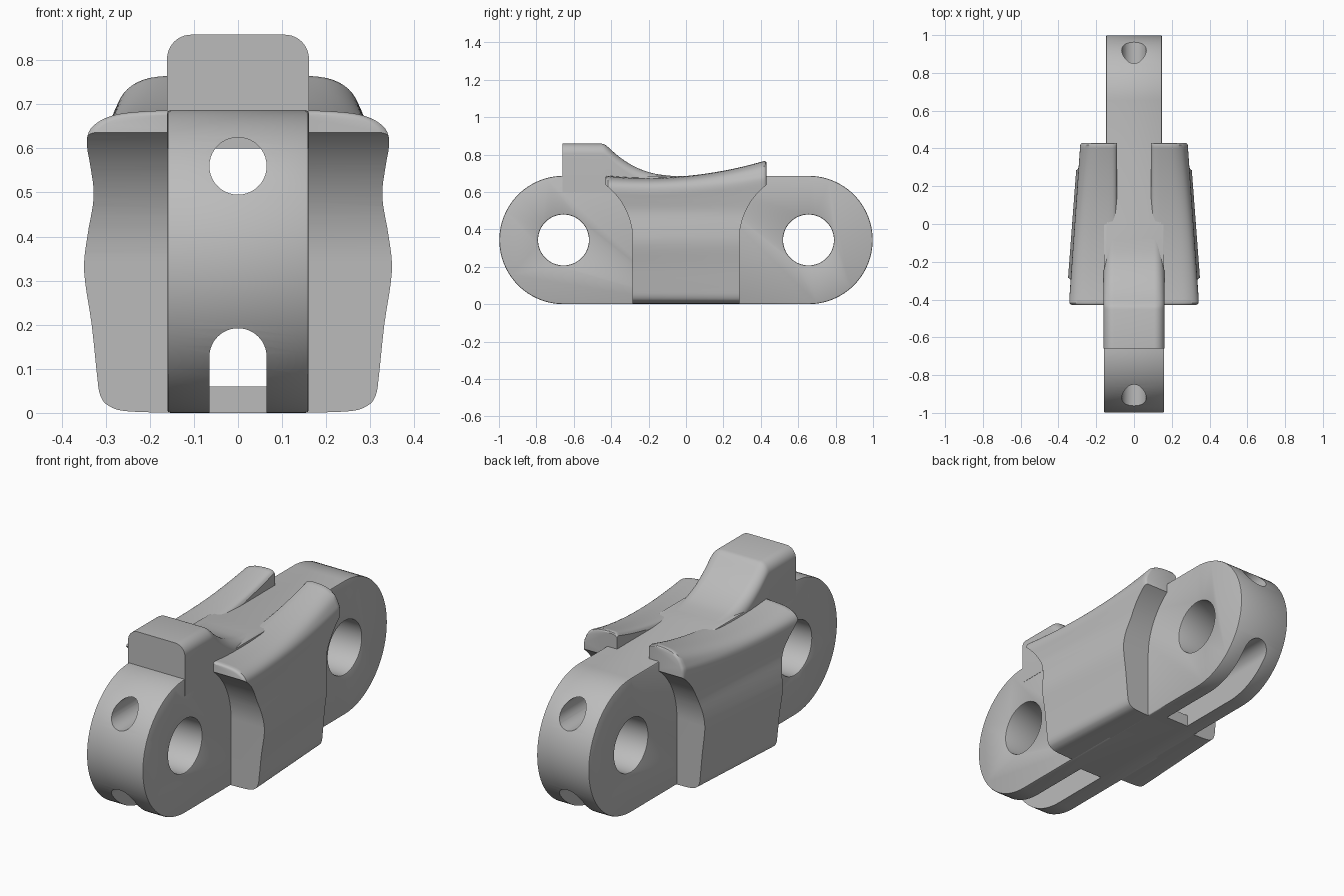
import bpy, bmesh
from math import sin, cos, pi, radians
from mathutils import Vector

if "Cube" in bpy.data.objects:
    bpy.data.objects.remove(bpy.data.objects["Cube"])

steel = bpy.data.materials.new("plain grey steel")
steel.use_nodes = True
GREY = (0.5, 0.5, 0.5, 1)
steel.diffuse_color = GREY
steel.node_tree.nodes["Principled BSDF"].inputs["Base Color"].default_value = GREY

PIN_Y, R = 0.655, 0.343      # pin centre distance, end radius (also pin height)
FRONT_W, BACK_W = 0.16, 0.148


def loft(name, rings):
    """Solid skinned through closed rings of 3D points."""
    bm = bmesh.new()
    rows = [[bm.verts.new(p) for p in ring] for ring in rings]
    n = len(rows[0])
    for a, b in zip(rows, rows[1:]):
        for i in range(n):
            j = (i + 1) % n
            bm.faces.new((a[i], a[j], b[j], b[i]))
    bm.faces.new(rows[0])
    bm.faces.new(rows[-1])
    bmesh.ops.recalc_face_normals(bm, faces=bm.faces)
    mesh = bpy.data.meshes.new(name)
    bm.to_mesh(mesh)
    bm.free()
    mesh.materials.append(steel)
    obj = bpy.data.objects.new(name, mesh)
    bpy.context.collection.objects.link(obj)
    return obj


def prism_x(name, profile, x0, x1):
    return loft(name, [[(x, y, z) for y, z in profile] for x in (x0, x1)])


def prism_y(name, profile, y0, y1):
    return loft(name, [[(x, y, z) for x, z in profile] for y in (y0, y1)])


def arc(cu, cv, r, start, end, n):
    angles = [radians(start + (end - start) * i / n) for i in range(n + 1)]
    return [(cu + r * cos(a), cv + r * sin(a)) for a in angles]


def rect(u0, u1, v0, v1):
    return [(u0, v0), (u1, v0), (u1, v1), (u0, v1)]


def select(obj):
    bpy.ops.object.select_all(action='DESELECT')
    obj.select_set(True)
    bpy.context.view_layer.objects.active = obj


def modify(obj, kind, **settings):
    select(obj)
    mod = obj.modifiers.new(kind.title(), kind)
    for key, value in settings.items():
        setattr(mod, key, value)
    bpy.ops.object.modifier_apply(modifier=mod.name)


def cut(obj, *cutters):
    for cutter in cutters:
        cutter.hide_render = True
        modify(obj, 'BOOLEAN', operation='DIFFERENCE', solver='EXACT', object=cutter)
        bpy.data.objects.remove(cutter)


def smooth(obj):
    select(obj)
    bpy.ops.object.shade_smooth_by_angle(angle=radians(35))


def spline(points, steps):
    """Smooth curve through the points."""
    p = [Vector(q) for q in points]
    p = [p[0]] + p + [p[-1]]
    out = []
    for a, b, c, d in zip(p, p[1:], p[2:], p[3:]):
        for i in range(steps):
            t = i / steps
            out.append(b + (c - a) * t / 2 + (a * 2 - b * 5 + c * 4 - d) * t**2 / 2
                       + (b * 3 - a - c * 3 + d) * t**3 / 2)
    return out + [p[-1]]


# Link body: stadium plate, slimmer at the back
stadium = arc(PIN_Y, R, R, -90, 90, 48) + arc(-PIN_Y, R, R, 90, 270, 48)
body = prism_x("link_body", stadium, -FRONT_W, FRONT_W)
for s in (-1, 1):
    cut(body, prism_x("slimming_cutter", rect(0, 2, -1, 2), s * BACK_W, s))
    circle = arc(s * PIN_Y, R, 0.136, 0, 360, 64)[:-1]
    cut(body, prism_x("pin_cutter", circle, -1, 1))
modify(body, 'BEVEL', width=0.006, segments=2, limit_method='ANGLE', angle_limit=radians(45))

# Lengthwise bore, arched channel and open slots underneath each end
HALF = 0.065
cut(body, prism_y("bore_cutter", arc(0, 0.56, HALF, 0, 360, 40)[:-1], -2, 2))
arch = [(-HALF, 0.06), (HALF, 0.06)] + arc(0, 0.127, HALF, 0, 180, 24)
cut(body, prism_y("channel_cutter", arch, -2, 2))
for s in (-1, 1):
    cut(body, prism_y("slot_cutter", rect(-HALF, HALF, -1, 0.1), s * 0.33, s * 2))
smooth(body)

# Drive tooth with rounded shoulders, sweeping down to the body top
ramp = [(-0.45, 0.858), (-0.425, 0.847), (-0.36, 0.79), (-0.28, 0.738),
        (-0.19, 0.703), (-0.1, 0.688), (0, 0.681)]
rings = []
for y, top in [(-0.66, 0.858)] + [tuple(p) for p in spline(ramp, 5)]:
    w, r, base = 0.161, 0.055, 0.6
    ring = [(-w, base), (w, base)]
    ring += arc(w - r, top - r, r, 0, 90, 10) + arc(r - w, top - r, r, 90, 180, 10)
    rings.append([(x, y, z) for x, z in ring])
tooth = loft("drive_tooth", rings)
smooth(tooth)

# Side wings: waisted section tapering and rising towards the back
front_section = spline([
    (.09, 0), (.25, .003), (.3, .015), (.322, .04), (.33, .09), (.342, .2), (.36, .32),
    (.352, .4), (.335, .49), (.34, .56), (.345, .61), (.335, .645), (.3, .67),
    (.24, .683), (.11, .687), (.09, .67)], 4)
back_section = spline([
    (.09, 0), (.21, .003), (.25, .015), (.266, .04), (.272, .09), (.282, .2), (.295, .32),
    (.29, .4), (.277, .49), (.28, .58), (.284, .66), (.275, .695), (.25, .735),
    (.2, .76), (.115, .765), (.09, .75)], 4)
END = 0.43
stations = [(-END, .01), (-END + .004, .004), (-END + .012, 0)]
stations += [(-0.4 + 0.05 * i, 0) for i in range(17)]
stations += [(END - .012, 0), (END - .004, .004), (END, .01)]
for side, label in ((1, "left"), (-1, "right")):
    rings = []
    for y, inset in stations:
        t = (y + END) / (2 * END)
        rise = ((y + 0.2) ** 2 * 0.235 - 0.012) / 0.078
        ring = []
        for a, b in zip(front_section, back_section):
            x = a.x + (b.x - a.x) * t
            z = a.y + (b.y - a.y) * rise
            # draw the end edges in slightly to round them
            x -= inset * (x - 0.09) / 0.2
            z -= inset * z / 0.687
            ring.append((side * x, y, z))
        rings.append(ring)
    wing = loft(label + "_wing", rings)
    # Clear a round seat around each pin
    for s in (-1, 1):
        r = 0.37
        seat = arc(s * PIN_Y, R, r, 0, 180, 64) + [(s * PIN_Y - r, -1), (s * PIN_Y + r, -1)]
        cut(wing, prism_x("seat_cutter", seat, -1, 1))
    smooth(wing)
